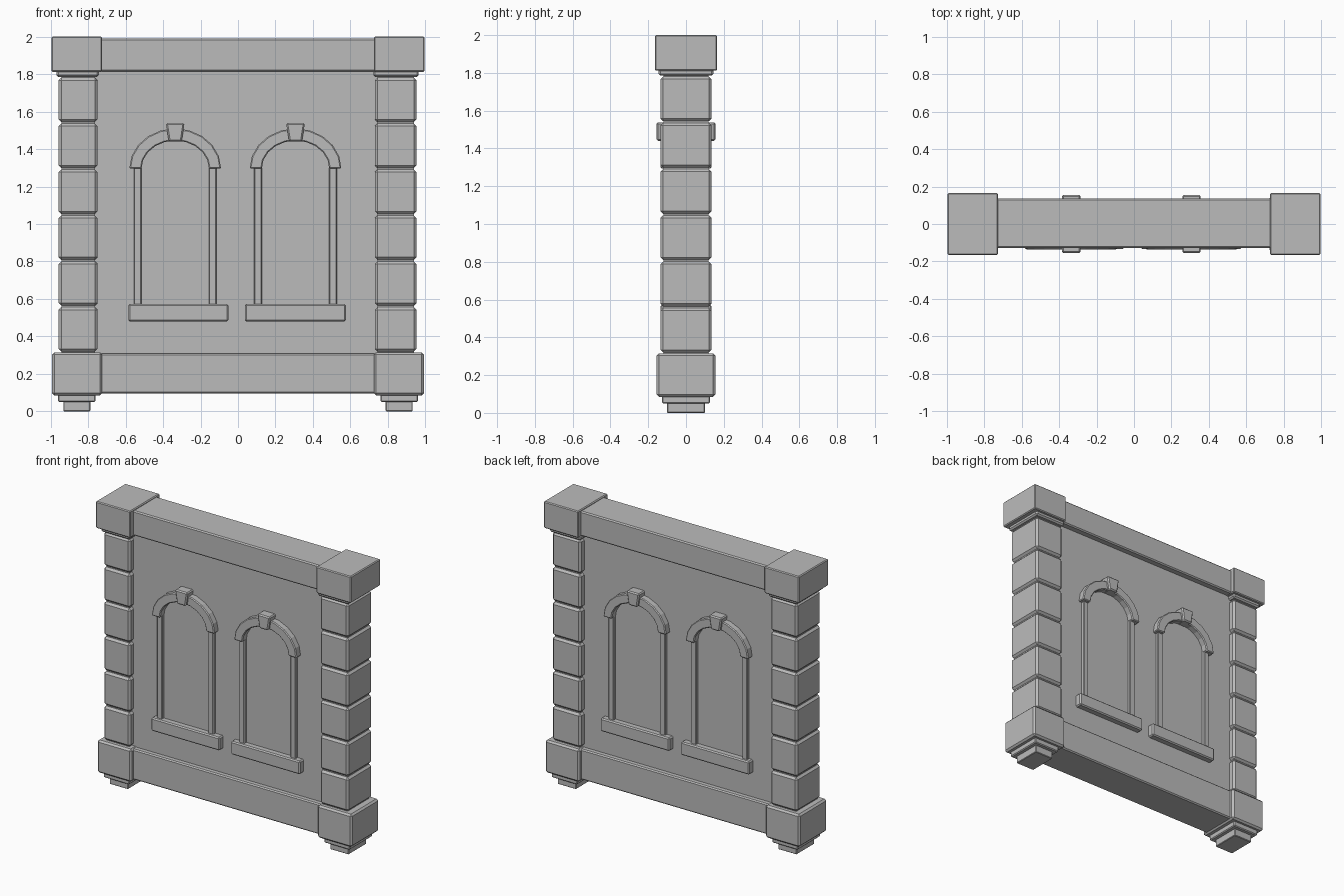
import bpy
import math

cube = bpy.data.objects.get("Cube")
if cube:
    bpy.data.objects.remove(cube, do_unlink=True)

stone = bpy.data.materials.new("grey stone")
stone.use_nodes = True
GREY = (0.5, 0.5, 0.5, 1)
stone.diffuse_color = GREY
stone.node_tree.nodes["Principled BSDF"].inputs["Base Color"].default_value = GREY


def finish(name, verts, faces, bevel):
    mesh = bpy.data.meshes.new(name)
    mesh.from_pydata(verts, [], faces)
    mesh.materials.append(stone)
    obj = bpy.data.objects.new(name, mesh)
    bpy.context.collection.objects.link(obj)
    if bevel:
        mod = obj.modifiers.new("worn edges", 'BEVEL')
        mod.width = bevel
        mod.segments = 1
        mod.limit_method = 'ANGLE'
        mod.angle_limit = math.radians(40)
    return obj


def prism(name, outline, y0, y1, bevel=0.0):
    """Extrude a counter-clockwise (x, z) outline from y0 (front) to y1 (back)."""
    y0, y1 = min(y0, y1), max(y0, y1)
    n = len(outline)
    verts = [(x, y0, z) for x, z in outline] + [(x, y1, z) for x, z in outline]
    faces = [tuple(range(n)), tuple(reversed(range(n, 2 * n)))]
    faces += [(i, i + n, (i + 1) % n + n, (i + 1) % n) for i in range(n)]
    return finish(name, verts, faces, bevel)


def block(name, x0, x1, y0, y1, z0, z1, bevel=0.008):
    return prism(name, [(x0, z0), (x1, z0), (x1, z1), (x0, z1)], y0, y1, bevel)


def arch(name, cx, z, outer, inner, y0, y1, steps=10):
    """Half-elliptical band standing on height z."""
    y0, y1 = min(y0, y1), max(y0, y1)
    verts, faces = [], []
    for i in range(steps + 1):
        a = math.pi * i / steps
        for (rx, rz), y in ((outer, y0), (outer, y1), (inner, y1), (inner, y0)):
            verts.append((cx + rx * math.cos(a), y, z + rz * math.sin(a)))
    for i in range(steps):
        for k in range(4):
            a, b = 4 * i + k, 4 * i + (k + 1) % 4
            faces.append((a, b, b + 4, a + 4))
    end = 4 * steps
    faces += [(3, 2, 1, 0), (end, end + 1, end + 2, end + 3)]
    return finish(name, verts, faces, 0.006)


# Wall panel and the beams above and below it
PANEL = 0.09
block("wall_panel", -0.8, 0.8, -PANEL, PANEL, 0.25, 1.85, 0)
block("top_beam", -0.8, 0.8, -0.127, 0.135, 1.815, 1.99)
block("bottom_beam", -0.8, 0.8, -0.127, 0.127, 0.095, 0.31)

# Corner pillars: feet, base block, stacked stones, collar, cap block
STONES = 6
BOTTOM, TOP = 0.315, 1.785
step = (TOP - BOTTOM) / STONES
for side, inner, outer in (("right", -0.75, -0.957), ("left", 0.73, 0.952)):
    s = math.copysign(1, outer)
    mid = s * 0.86

    def pillar_block(name, a, b, depth, z0, z1, bevel=0.008):
        return block(side + "_" + name, min(a, b), max(a, b), -depth, depth, z0, z1, bevel)

    pillar_block("foot", mid - 0.072, mid + 0.072, 0.1, 0, 0.06, 0.004)
    pillar_block("foot_plate", mid - 0.1, mid + 0.1, 0.128, 0.05, 0.1, 0.006)
    pillar_block("base_block", s * 0.725, s * 0.992, 0.155, 0.085, 0.315, 0.012)
    pillar_block("pillar_core", inner + s * 0.014, outer - s * 0.014, 0.12, 0.25, 1.85, 0)
    for i in range(STONES):
        z = BOTTOM + i * step
        pillar_block(f"pillar_stone_{i + 1}", inner, outer, 0.135,
                     z + 0.004, z + step - 0.004, 0.014)
    pillar_block("collar", inner - s * 0.008, outer + s * 0.012, 0.146, TOP, 1.82, 0.01)
    pillar_block("cap_block", s * 0.725, s * 0.995, 0.165, 1.812, 2.0, 0.006)

# Two blind arched windows on each face
SPRING = 1.295
for face, f in (("front", -1), ("back", 1)):
    back = f * (PANEL - 0.02)
    for side, cx, sill0, sill1 in (("right", -0.335, -0.585, -0.052),
                                   ("left", 0.307, 0.037, 0.575)):
        tag = f"{face}_{side}_window_"
        block(tag + "sill", sill0, sill1, back, f * 0.134, 0.48, 0.573)
        for name, e in (("right", -1), ("left", 1)):
            jamb = cx + e * 0.2
            block(tag + name + "_jamb", jamb - 0.021, jamb + 0.021,
                  back, f * 0.112, 0.56, SPRING + 0.01, 0.005)
        arch(tag + "arch", cx, SPRING, (0.245, 0.215), (0.18, 0.15), back, f * 0.136)
        prism(tag + "keystone", [(cx - 0.034, 1.44), (cx + 0.034, 1.44),
                                 (cx + 0.05, 1.538), (cx - 0.05, 1.538)],
              back, f * 0.156, 0.008)
